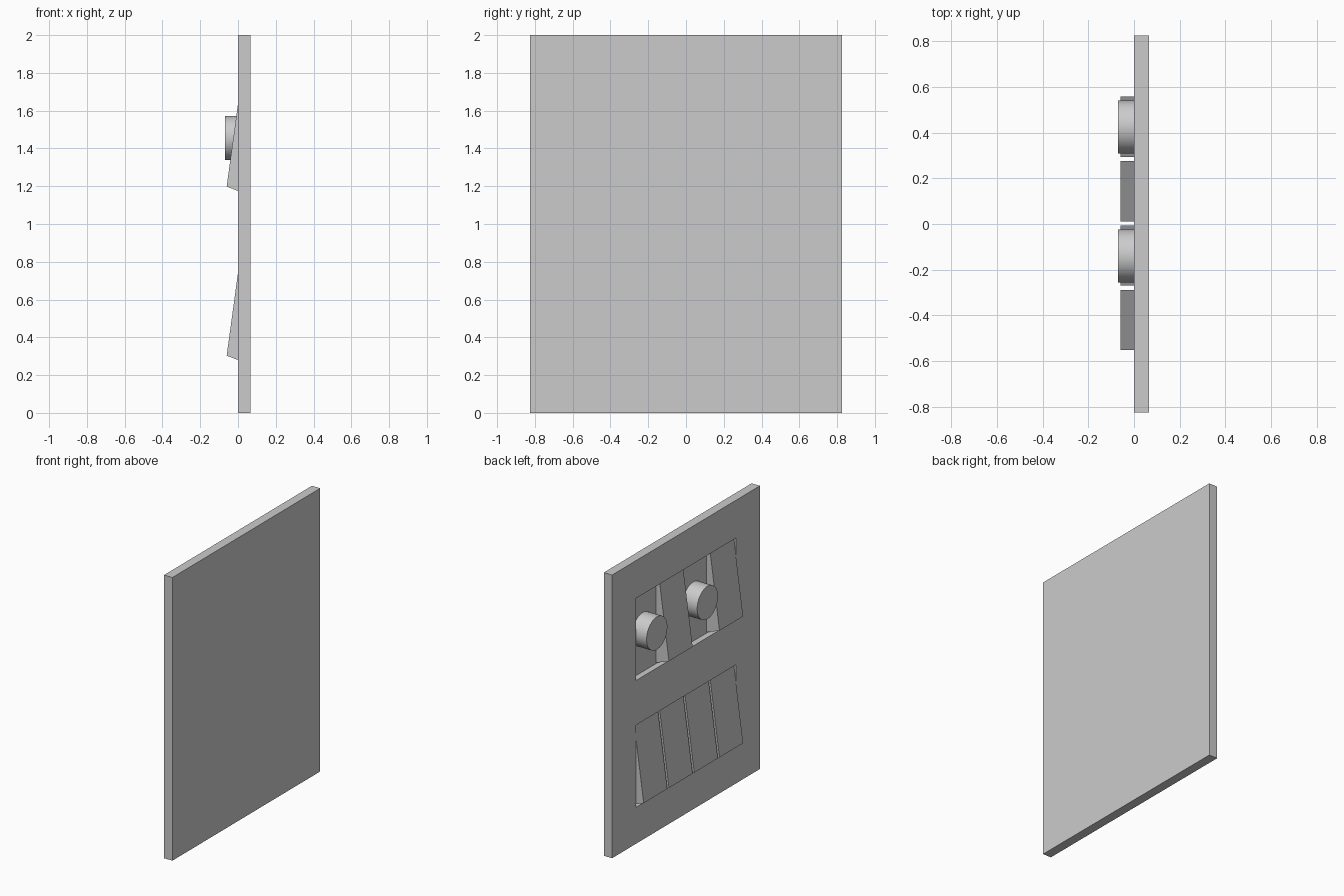
import bpy, bmesh, math
from mathutils import Matrix

cube = bpy.data.objects.get("Cube")
if cube:
    bpy.data.objects.remove(cube, do_unlink=True)

grey = bpy.data.materials.new("light grey")
grey.use_nodes = True
grey.diffuse_color = (0.6, 0.6, 0.6, 1)
grey.node_tree.nodes["Principled BSDF"].inputs["Base Color"].default_value = (0.6, 0.6, 0.6, 1)


def add_object(name, bm):
    bmesh.ops.recalc_face_normals(bm, faces=bm.faces)
    mesh = bpy.data.meshes.new(name)
    bm.to_mesh(mesh)
    bm.free()
    mesh.materials.append(grey)
    obj = bpy.data.objects.new(name, mesh)
    bpy.context.collection.objects.link(obj)
    return obj


def prism(name, profile, y0, y1):
    """Extrude an (x, z) profile from y0 to y1."""
    bm = bmesh.new()
    face = bm.faces.new([bm.verts.new((x, y0, z)) for x, z in profile])
    ext = bmesh.ops.extrude_face_region(bm, geom=[face])
    verts = [v for v in ext["geom"] if isinstance(v, bmesh.types.BMVert)]
    bmesh.ops.translate(bm, vec=(0, y1 - y0, 0), verts=verts)
    return add_object(name, bm)


def box(name, x0, x1, y0, y1, z0, z1):
    return prism(name, [(x0, z0), (x1, z0), (x1, z1), (x0, z1)], y0, y1)


THICK, DEPTH = 0.065, 0.042
PITCH, HALF_W = 0.282, 0.132
ROWS = {"upper": 1.153, "lower": 0.258}
slots = [PITCH * (1.5 - i) + 0.003 for i in range(4)]

# Wall plate with two shallow rectangular recesses
plate = box("wall_plate", 0, THICK, -0.825, 0.825, 0, 2)
for row, base in ROWS.items():
    cutter = box(row + "_recess_cutter", -0.1, DEPTH, -0.559, 0.559, base, base + 0.58)
    cutter.hide_render = True
    mod = plate.modifiers.new(row + "_recess", "BOOLEAN")
    mod.operation = "DIFFERENCE"
    mod.solver = "EXACT"
    mod.object = cutter
    bpy.context.view_layer.objects.active = plate
    bpy.ops.object.modifier_apply(modifier=mod.name)
    bpy.data.objects.remove(cutter, do_unlink=True)


# Tilted rocker switch: lower edge stands out, upper edge sinks in
def rocker(name, y, base):
    profile = [(-0.06, 0.045), (0, 0.022), (DEPTH, 0.007), (DEPTH, 0.572), (0.012, 0.572)]
    prism(name, [(x, base + z) for x, z in profile], y - HALF_W, y + HALF_W)


# Round dimmer knob standing on the recess floor
def knob(name, y, z):
    bm = bmesh.new()
    length = DEPTH + 0.07
    matrix = Matrix.Translation((DEPTH - length / 2, y, z)) @ Matrix.Rotation(math.pi / 2, 4, "Y")
    bmesh.ops.create_cone(bm, cap_ends=True, segments=64, radius1=0.116,
                          radius2=0.116, depth=length, matrix=matrix)
    obj = add_object(name, bm)
    bpy.ops.object.select_all(action="DESELECT")
    obj.select_set(True)
    bpy.context.view_layer.objects.active = obj
    bpy.ops.object.shade_smooth_by_angle(angle=math.radians(30))


for i, y in enumerate(slots):
    rocker(f"lower_rocker_{i + 1}", y, ROWS["lower"])
    if i % 2:
        rocker(f"upper_rocker_{i + 1}", y, ROWS["upper"])
    else:
        knob(f"dimmer_knob_{i + 1}", y - 0.002, 1.455)
